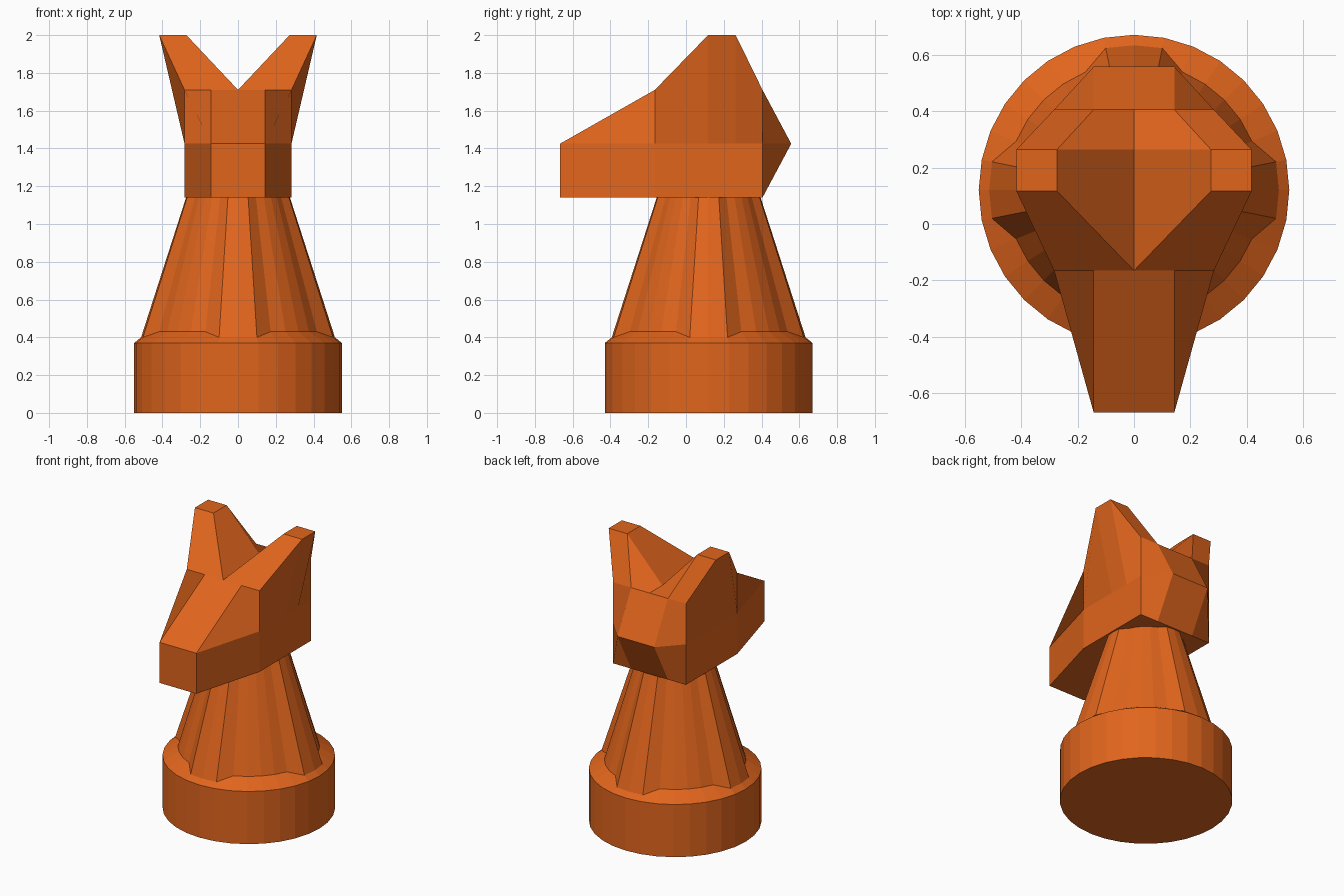
import bpy, bmesh
from math import sin, cos, pi

if "Cube" in bpy.data.objects:
    bpy.data.objects.remove(bpy.data.objects["Cube"])

mat = bpy.data.materials.new("orange")
mat.diffuse_color = (0.75, 0.13, 0.012, 1)
mat.use_nodes = True
mat.node_tree.nodes["Principled BSDF"].inputs["Base Color"].default_value = mat.diffuse_color


def make(name, bm):
    bmesh.ops.recalc_face_normals(bm, faces=bm.faces)
    me = bpy.data.meshes.new(name)
    bm.to_mesh(me)
    bm.free()
    me.materials.append(mat)
    ob = bpy.data.objects.new(name, me)
    bpy.context.collection.objects.link(ob)
    return ob


# Pedestal: round base whose top ring pinches into a column with four ridges
SEG, CY = 32, 0.12
bm = bmesh.new()


def ring(ridge_r, ridge_z, flute_r, flute_z):
    verts = []
    for i in range(SEG):
        a = 2 * pi * i / SEG
        on_ridge = i % 8 in (7, 0, 1)
        r, z = (ridge_r, ridge_z) if on_ridge else (flute_r, flute_z)
        verts.append(bm.verts.new((r * cos(a), CY + r * sin(a), z)))
    return verts


rings = [ring(0.55, 0, 0.55, 0), ring(0.55, 0.37, 0.55, 0.37),
         ring(0.513, 0.40, 0.452, 0.43), ring(0.275, 1.14, 0.247, 1.14)]
for lo, hi in zip(rings, rings[1:]):
    for i in range(SEG):
        j = (i + 1) % SEG
        bm.faces.new((lo[i], lo[j], hi[j], hi[i]))
bm.faces.new(rings[0])
bm.faces.new(rings[-1])
make("pedestal", bm)

# Head: right half, mirrored across x = 0
I, O = 0.143, 0.283                       # inner and outer half widths
F, E1, E2, B = -0.165, 0.117, 0.263, 0.405  # brow, ear front, ear back, nape
Z0, Z1, Z2, Z3 = 1.14, 1.425, 1.71, 2.0   # chin, cheek, brow, ear tip
bm = bmesh.new()
cache = {}


def face(*pts):
    for p in pts:
        if p not in cache:
            cache[p] = bm.verts.new(p)
    bm.faces.new([cache[p] for p in pts])


nose0, nose1 = (I, -0.667, Z0), (I, -0.667, Z1)
nose0c, nose1c = (0, -0.667, Z0), (0, -0.667, Z1)
brow_c, brow_i, brow_o = (0, F, Z2), (I, F, Z2), (O, F, Z2)
nape_c, nape_i, nape_o = (0, B, Z2), (I, B, Z2), (O, B, Z2)
ear_fi, ear_fo = (0.273, E1, Z3), (0.417, E1, Z3)
ear_bi, ear_bo = (0.273, E2, Z3), (0.417, E2, Z3)
valley = (0, E2, Z2)
back_c, back_i = (0, 0.557, Z1), (I, 0.557, Z1)
jaw_f, jaw_b = (O, F, Z0), (O, B, Z0)
neck_c, neck_i = (0, B, Z0), (I, B, Z0)
side_f, side_1, side_2, side_b = [(O, y, Z1) for y in (F, E1, E2, B)]

# muzzle
face(nose0c, nose0, nose1, nose1c)
face(nose1c, nose1, brow_i, brow_c)
face(nose0, jaw_f, side_f, nose1)
face(nose1, side_f, brow_o, brow_i)
# ear
face(brow_i, brow_o, ear_fo, ear_fi)
face(ear_fi, ear_fo, ear_bo, ear_bi)
face(ear_bi, ear_bo, nape_o, nape_i)
face(brow_c, brow_i, ear_fi)
face(brow_c, ear_fi, ear_bi, valley)
face(valley, ear_bi, nape_i, nape_c)
# cheek
face(side_f, side_1, ear_fo, brow_o)
face(side_1, side_2, ear_bo, ear_fo)
face(side_2, side_b, nape_o, ear_bo)
face(jaw_f, jaw_b, side_b, side_2, side_1, side_f)
# back of head
face(nape_c, nape_i, back_i, back_c)
face(nape_i, nape_o, side_b, back_i)
face(back_c, back_i, neck_i, neck_c)
face(back_i, side_b, jaw_b, neck_i)
# underside
face(nose0c, neck_c, neck_i, jaw_b, jaw_f, nose0)

head = make("head", bm)
mod = head.modifiers.new("mirror", 'MIRROR')
mod.use_axis[0] = True
